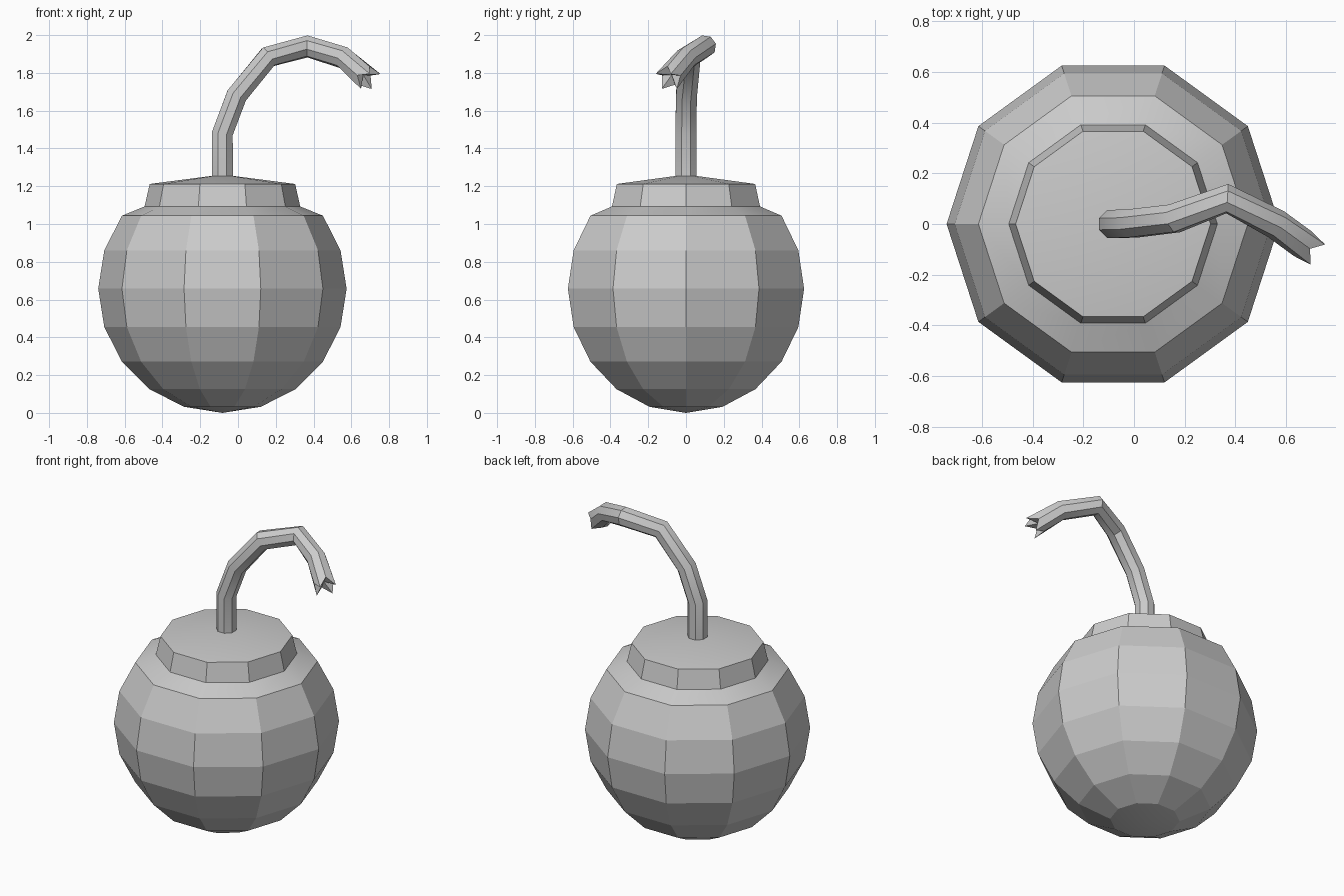
import bpy, bmesh
from math import sin, cos, pi, radians
from mathutils import Vector

if "Cube" in bpy.data.objects:
    bpy.data.objects.remove(bpy.data.objects["Cube"])

CX = -0.0825   # axis of the round body
R = 0.6575     # body radius


def finish(bm, name, angle):
    bmesh.ops.recalc_face_normals(bm, faces=bm.faces)
    me = bpy.data.meshes.new(name)
    bm.to_mesh(me)
    bm.free()
    ob = bpy.data.objects.new(name, me)
    bpy.context.collection.objects.link(ob)
    bpy.ops.object.select_all(action='DESELECT')
    ob.select_set(True)
    bpy.context.view_layer.objects.active = ob
    bpy.ops.object.shade_smooth_by_angle(angle=radians(angle))
    return ob


def skin(bm, rings):
    for a, b in zip(rings, rings[1:]):
        n = len(a)
        for i in range(n):
            j = (i + 1) % n
            bm.faces.new((a[i], a[j], b[j], b[i]))


def fan(bm, ring, point):
    c = bm.verts.new(point)
    for i, v in enumerate(ring):
        bm.faces.new((v, ring[(i + 1) % len(ring)], c))


# Body: ten-sided sphere cut open at the top, with a stepped collar
profile = [(R * sin(k * pi / 10), R - R * cos(k * pi / 10)) for k in range(1, 8)]
profile += [(0.412, 1.093), (0.385, 1.212)]
bm = bmesh.new()
rings = [[bm.verts.new((CX + r * cos(i * pi / 5), r * sin(i * pi / 5), z))
          for i in range(10)] for r, z in profile]
skin(bm, rings)
fan(bm, rings[0], (CX, 0, 0))
fan(bm, rings[-1], (CX, 0, 1.262))
finish(bm, "body", 15)

# Fuse: eight-sided bent tube swept along a path
path = [Vector(p) for p in [
    (CX, 0, 1.24), (CX, 0, 1.48), (-0.007, 0.002, 1.68), (0.16, 0.022, 1.885),
    (0.368, 0.1, 1.94), (0.56, 0.0, 1.88), (0.683, -0.09, 1.772)]]
SIDES, FR = 8, 0.06
bm = bmesh.new()
rings = []
side = Vector((0, 1, 0))
for k, p in enumerate(path):
    before = (p - path[k - 1]).normalized() if k else Vector()
    after = (path[k + 1] - p).normalized() if k < len(path) - 1 else Vector()
    t = (before + after).normalized()
    side = (side - t * side.dot(t)).normalized()
    up = t.cross(side)
    last = k == len(path) - 1
    ring = []
    for i in range(SIDES):
        a = 2 * pi * (i + 0.5) / SIDES
        # Frayed end: alternate corners stick out
        out = t * (0.03 if i % 2 else -0.025) if last else Vector()
        r = FR * (1.15 if last and i % 2 else 1.0)
        ring.append(bm.verts.new(p + out + (side * cos(a) + up * sin(a)) * r))
    rings.append(ring)
skin(bm, rings)
fan(bm, rings[-1], path[-1] - t * 0.03)
finish(bm, "fuse", 35)
